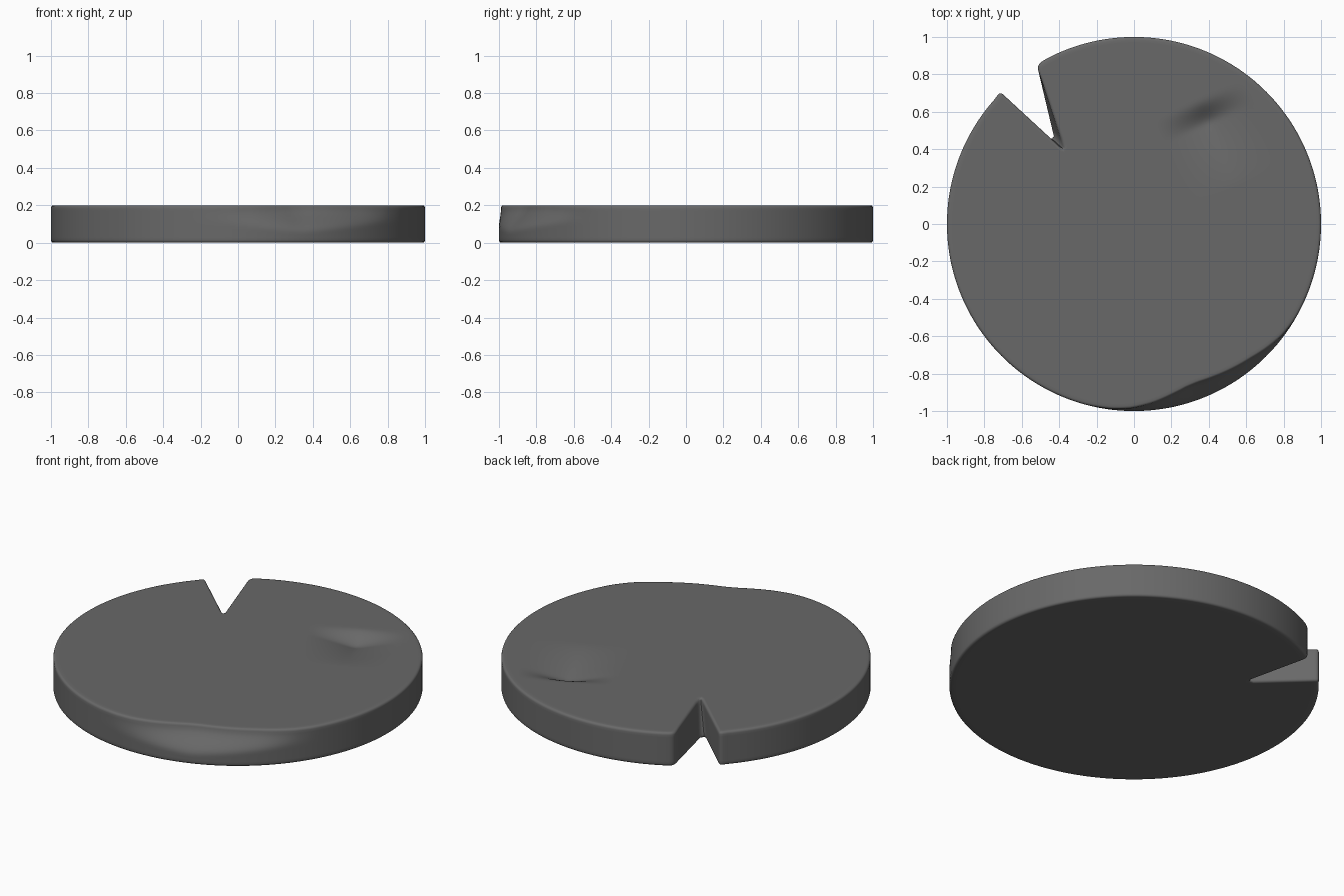
import bpy, bmesh, math
from mathutils import Vector

if "Cube" in bpy.data.objects:
    bpy.data.objects.remove(bpy.data.objects["Cube"])

H = 0.2


def smooth(t):
    t = max(0.0, min(1.0, t))
    return t * t * (3 - 2 * t)


def lerp_table(table, x):
    for (a, va), (b, vb) in zip(table, table[1:]):
        if a <= x <= b:
            return va + (vb - va) * (x - a) / (b - a)
    return 0.0


# plan outline: circle arc plus a V notch whose tip leans with height
def outline(z):
    t = z / H
    pts = [Vector((math.cos(a), math.sin(a))) for a in
           (math.radians(138 + 340 * i / 200) for i in range(201))]
    tip_a = Vector((-0.432, 0.472)).lerp(Vector((-0.373, 0.408)), t)
    tip_m = Vector((-0.442, 0.459)).lerp(Vector((-0.377, 0.401)), t)
    tip_b = Vector((-0.456, 0.465)).lerp(Vector((-0.390, 0.407)), t)
    right, left = Vector((-0.513, 0.825)), Vector((-0.698, 0.691))
    pts += [Vector((-0.493, 0.868)), Vector((-0.507, 0.856)), Vector((-0.513, 0.842))]
    pts += [right.lerp(tip_a, i / 8) for i in range(9)] + [tip_m]
    pts += [tip_b.lerp(left, i / 8) for i in range(9)]
    pts += [Vector((-0.708, 0.699)), Vector((-0.718, 0.699)), Vector((-0.729, 0.690))]
    return pts


def inset(pts, d):
    n = len(pts)
    res = []
    for i, p in enumerate(pts):
        e = (pts[(i + 1) % n] - pts[i - 1]).normalized()
        res.append(p + Vector((-e.y, e.x)) * d)
    return res


# chipped rim at the front, its lower edge rising away from the middle
CHIP = [(-104, 0), (-97, .004), (-91, .014), (-84, .037), (-77, .066), (-72, .083),
        (-68, .086), (-62, .076), (-55, .061), (-49, .047), (-43, .026), (-37, .008), (-31, 0)]


def chip(p, z):
    a = math.degrees(math.atan2(p.y, p.x))
    low = 0.05 + 0.05 * min(1, abs(a + 70) / 30)
    return p * (1 - lerp_table(CHIP, a) * smooth((z - low) / (0.19 - low)))


# dent in the upper face, steep at the back and shallow at the front
def dent(p):
    d = p - Vector((0.40, 0.54))
    c, s = math.cos(math.radians(24)), math.sin(math.radians(24))
    u, v = d.x * c + d.y * s, -d.x * s + d.y * c
    fv = smooth(1 - v / 0.13) if v > 0 else max(0, 1 + v / 0.36) ** 1.5
    return 0.06 * max(0, 1 - math.hypot(u, 0.02) / 0.27) ** 1.2 * fv


bm = bmesh.new()
loops = []


def add_loop(z, d, f=1.0, top=False):
    ring = []
    for p in inset(outline(z), d):
        p = chip(p, z) * f
        ring.append(bm.verts.new((p.x, p.y, z - (dent(p) if top else 0))))
    loops.append(ring)


# underside, wall with rounded edges, then top
R = 0.014
for f in (0.05, 0.4, 0.8, 0.97):
    add_loop(0, R, f)
for i in range(4):
    a = math.pi / 6 * i
    add_loop(R * (1 - math.cos(a)), R * (1 - math.sin(a)))
for i in range(1, 12):
    add_loop(R + (H - 2 * R) * i / 12, 0)
for i in range(4):
    a = math.pi / 6 * i
    add_loop(H - R + R * math.sin(a), R * (1 - math.cos(a)))
for i in range(1, 60):
    add_loop(H, R, 1 - i / 60, True)

n = len(loops[0])
for lo, hi in zip(loops, loops[1:]):
    for i in range(n):
        j = (i + 1) % n
        bm.faces.new((lo[i], lo[j], hi[j], hi[i]))
for ring, z in ((loops[0], 0), (loops[-1], H)):
    c = bm.verts.new((0, 0, z))
    for i in range(n):
        bm.faces.new((ring[i], ring[(i + 1) % n], c))
bmesh.ops.recalc_face_normals(bm, faces=bm.faces)

mesh = bpy.data.meshes.new("notched_disc")
bm.to_mesh(mesh)
bm.free()
disc = bpy.data.objects.new("notched_disc", mesh)
bpy.context.collection.objects.link(disc)

# dark grey surface
mat = bpy.data.materials.new("dark_grey")
mat.diffuse_color = (0.14, 0.14, 0.14, 1)
mat.use_nodes = True
mat.node_tree.nodes["Principled BSDF"].inputs["Base Color"].default_value = mat.diffuse_color
mesh.materials.append(mat)

bpy.context.view_layer.objects.active = disc
disc.select_set(True)
bpy.ops.object.shade_smooth_by_angle(angle=math.radians(60))
